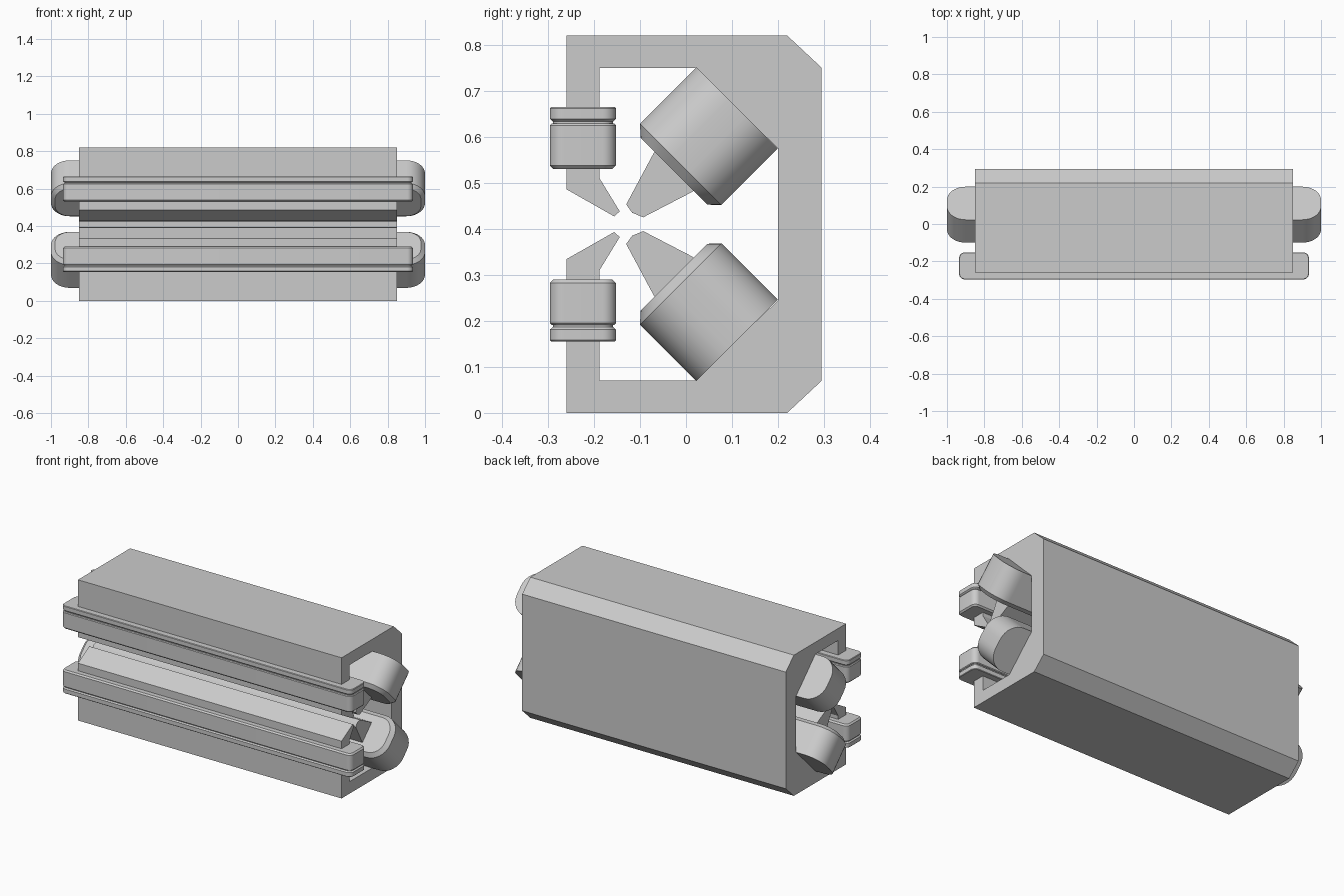
import bpy, bmesh, math
from mathutils import Vector

cube = bpy.data.objects.get("Cube")
if cube:
    bpy.data.objects.remove(cube, do_unlink=True)

MID = 0.41       # height of the mirror plane
HALF = 0.85      # half length of the yoke

grey = bpy.data.materials.new("plain_grey")
grey.use_nodes = True
GREY = (0.6, 0.6, 0.6, 1)
grey.diffuse_color = GREY
grey.node_tree.nodes["Principled BSDF"].inputs["Base Color"].default_value = GREY


def finish(name, bm, smooth=False):
    bmesh.ops.recalc_face_normals(bm, faces=bm.faces)
    mesh = bpy.data.meshes.new(name)
    bm.to_mesh(mesh)
    bm.free()
    mesh.materials.append(grey)
    obj = bpy.data.objects.new(name, mesh)
    bpy.context.collection.objects.link(obj)
    if smooth:
        bpy.ops.object.select_all(action='DESELECT')
        obj.select_set(True)
        bpy.context.view_layer.objects.active = obj
        bpy.ops.object.shade_smooth_by_angle(angle=math.radians(30))
    return obj


def loft(bm, rings):
    """Skin a stack of matching rings and cap both ends."""
    rows = [[bm.verts.new(p) for p in ring] for ring in rings]
    n = len(rows[0])
    for a, b in zip(rows, rows[1:]):
        for i in range(n):
            j = (i + 1) % n
            bm.faces.new((a[i], a[j], b[j], b[i]))
    bm.faces.new(rows[0])
    bm.faces.new(rows[-1])


def rounded_rect(hx, hy, r, steps=8):
    pts = []
    for k, (sx, sy) in enumerate([(1, 1), (-1, 1), (-1, -1), (1, -1)]):
        for s in range(steps + 1):
            a = math.pi / 2 * (k + s / steps)
            pts.append((sx * (hx - r) + r * math.cos(a), sy * (hy - r) + r * math.sin(a)))
    return pts


def coil(name, base, axis, hx, hy, r, layers, flip):
    """Rounded block stacked along axis; layers are (distance, inset) pairs."""
    base, axis = Vector(base), Vector(axis).normalized()
    side = axis.cross(Vector((1, 0, 0)))
    rings = []
    for dist, inset in layers:
        ring = []
        for u, v in rounded_rect(hx - inset, hy - inset, r - inset):
            p = base + axis * dist + side * v + Vector((u, 0, 0))
            if flip:
                p.z = 2 * MID - p.z
            ring.append(p)
        rings.append(ring)
    bm = bmesh.new()
    loft(bm, rings)
    return finish(name, bm, True)


# Yoke with both pairs of poles: upper half profile, mirrored below
upper = [
    (0.295, 0.75), (0.22, 0.82), (-0.26, 0.82), (-0.26, 0.486),
    (-0.156, 0.427), (-0.144, 0.438), (-0.188, 0.51), (-0.188, 0.75),
    (0.022, 0.75), (0.069, 0.704), (-0.07, 0.565), (-0.13, 0.453),
    (-0.117, 0.435), (-0.093, 0.425), (0.015, 0.481), (0.153, 0.621),
    (0.2, 0.575),
]
profile = upper + [(y, 2 * MID - z) for y, z in reversed(upper)]
bm = bmesh.new()
loft(bm, [[(x, y, z) for y, z in profile] for x in (-HALF, HALF)])
finish("yoke", bm)

# Windings around the poles, upper set and its mirrored lower set
for label, flip in (("upper", False), ("lower", True)):
    coil(label + "_main_coil", (0, 0.111, 0.6625), (0, -1, -1), 1.0, 0.125, 0.1,
         [(0, 0), (0.173, 0), (0.194, 0.022)], flip)
    down, front = (0, 0, -1), (0, -0.224, 0.665)
    coil(label + "_trim_coil", front, down, 0.935, 0.072, 0.03,
         [(0, 0.003), (0.003, 0), (0.026, 0), (0.032, 0.007)], flip)
    coil(label + "_trim_coil_gap", front, down, 0.928, 0.065, 0.023,
         [(0.03, 0), (0.04, 0)], flip)
    coil(label + "_front_coil", front, down, 0.935, 0.072, 0.03,
         [(0.036, 0.004), (0.04, 0), (0.127, 0), (0.135, 0.008)], flip)
